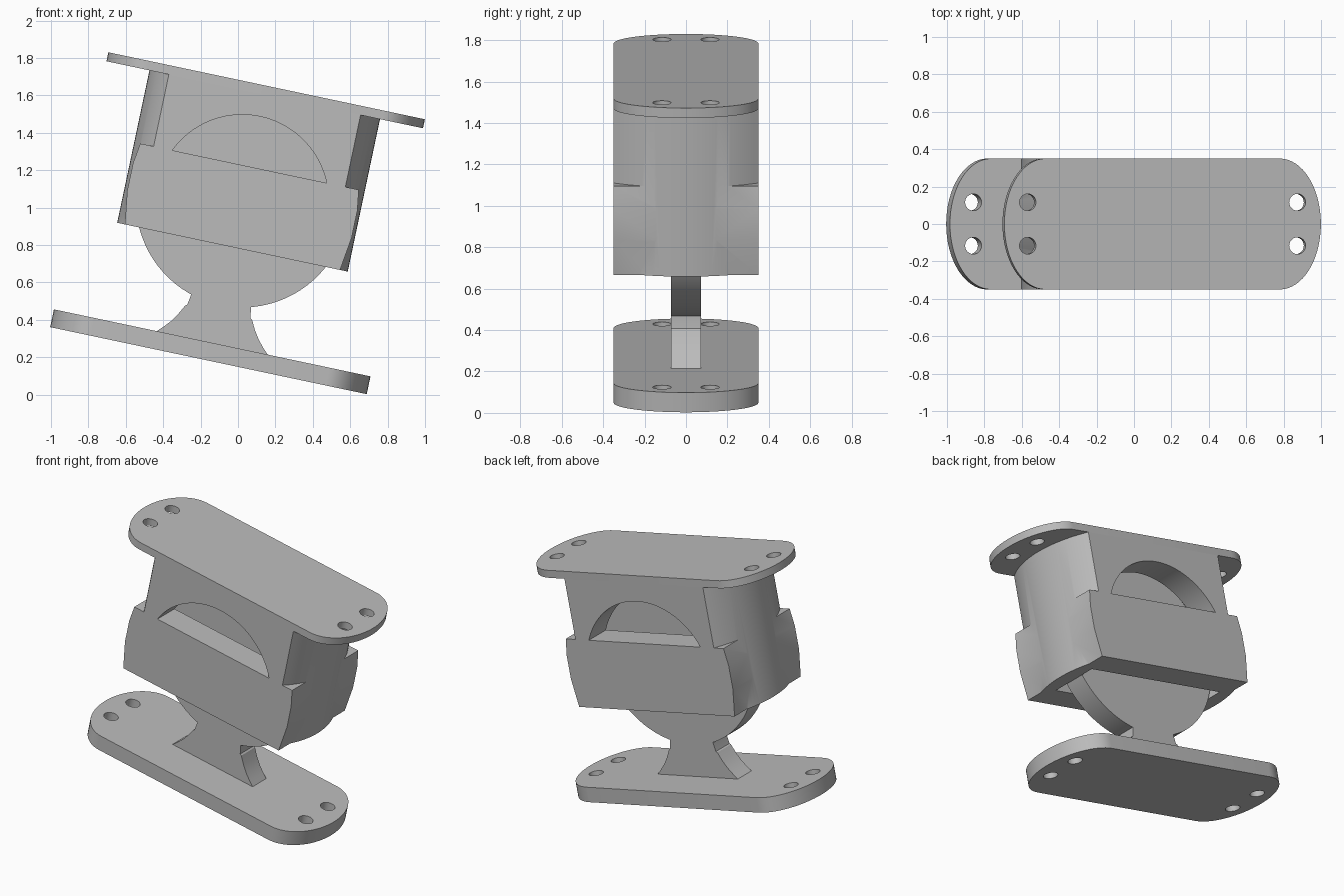
import bpy, bmesh
from math import sin, cos, pi, radians, asin
from mathutils import Matrix

cube = bpy.data.objects.get("Cube")
if cube:
    bpy.data.objects.remove(cube)

grey = bpy.data.materials.new("plain grey")
grey.use_nodes = True
grey.diffuse_color = (0.5, 0.5, 0.5, 1)
grey.node_tree.nodes["Principled BSDF"].inputs["Base Color"].default_value = (0.5, 0.5, 0.5, 1)

# The whole bracket is built upright, then leaned over
LEAN = Matrix.Translation((-0.158, 0, 0.182)) @ Matrix.Rotation(radians(11.95), 4, 'Y')
WIDTH = 0.35
AXLE = 0.872


def prism(name, outline, lo, hi, axis='Z'):
    """Extrude a closed outline along Z (outline in x, y) or Y (outline in x, z)."""
    bm = bmesh.new()
    place = (lambda a, b, c: (a, b, c)) if axis == 'Z' else (lambda a, b, c: (a, c, b))
    face = bm.faces.new([bm.verts.new(place(a, b, lo)) for a, b in outline])
    made = bmesh.ops.extrude_face_region(bm, geom=[face])["geom"]
    shift = place(0, 0, hi - lo)
    bmesh.ops.translate(bm, vec=shift, verts=[v for v in made if isinstance(v, bmesh.types.BMVert)])
    bmesh.ops.recalc_face_normals(bm, faces=bm.faces)
    mesh = bpy.data.meshes.new(name)
    bm.to_mesh(mesh)
    bm.free()
    mesh.materials.append(grey)
    obj = bpy.data.objects.new(name, mesh)
    bpy.context.collection.objects.link(obj)
    return obj


def arc(cx, cy, rx, ry, start, end, steps):
    return [(cx + rx * cos(start + (end - start) * i / steps),
             cy + ry * sin(start + (end - start) * i / steps)) for i in range(steps + 1)]


def circle(cx, cy, r, steps):
    return arc(cx, cy, r, r, 0, 2 * pi, steps)[:-1]


def combine(target, tool, operation):
    """Apply a boolean and drop the tool object."""
    mod = target.modifiers.new("cut", 'BOOLEAN')
    mod.operation, mod.solver, mod.object = operation, 'EXACT', tool
    tool.hide_render = True
    bpy.context.view_layer.objects.active = target
    bpy.ops.object.modifier_apply(modifier=mod.name)
    bpy.data.objects.remove(tool)


def plate(name, lo, hi):
    """Long plate with rounded ends and two screw holes at each end."""
    outline = (arc(0.64, 0, 0.225, WIDTH, -pi / 2, pi / 2, 32)
               + arc(-0.64, 0, 0.225, WIDTH, pi / 2, 3 * pi / 2, 32))
    obj = prism(name, outline, lo, hi)
    for x in (-0.737, 0.737):
        for y in (-0.116, 0.116):
            combine(obj, prism("hole_cutter", circle(x, y, 0.045, 24), lo - 0.1, hi + 0.1), 'DIFFERENCE')
    return obj


parts = [plate("base_plate", 0, 0.097), plate("top_plate", 1.453, 1.502)]

# Housing: round drum with flat front and back
half = asin(WIDTH / 0.63)
drum = arc(0, 0, 0.63, 0.63, -half, half, 24) + arc(0, 0, 0.63, 0.63, pi - half, pi + half, 24)
housing = prism("housing", drum, 0.62, 1.453)

# Wider lower block with slightly bulged ends
end = [(0.588, 0.62), (0.613, 0.8), (0.613, 0.95), (0.597, 1.06)]
block = end + [(-x, z) for x, z in reversed(end)]
combine(housing, prism("lower_block", block, -WIDTH, WIDTH, 'Y'), 'UNION')

# Round pocket for the wheel and the half-moon windows through both walls
combine(housing, prism("pocket_cutter", circle(0, AXLE, 0.576, 80), -0.17, 0.17, 'Y'), 'DIFFERENCE')
low = asin((1.06 - AXLE) / 0.462)
window = arc(0, AXLE, 0.462, 0.462, low, pi - low, 40)
combine(housing, prism("window_cutter", window, -0.5, 0.5, 'Y'), 'DIFFERENCE')
parts.append(housing)

# Wheel inside the pocket
parts.append(prism("wheel", circle(0, AXLE, 0.569, 80), -0.072, 0.072, 'Y'))

# Flared neck joining the wheel to the base
side = [(0.31, 0.09), (0.275, 0.125), (0.24, 0.165), (0.21, 0.21), (0.183, 0.262),
        (0.173, 0.268), (0.163, 0.329), (0.163, 0.4)]
neck = side + [(-x, z) for x, z in reversed(side)]
parts.append(prism("neck", neck, -0.072, 0.072, 'Y'))

for obj in parts:
    obj.matrix_world = LEAN
    bpy.ops.object.select_all(action='DESELECT')
    obj.select_set(True)
    bpy.context.view_layer.objects.active = obj
    bpy.ops.object.shade_smooth_by_angle(angle=radians(25))
